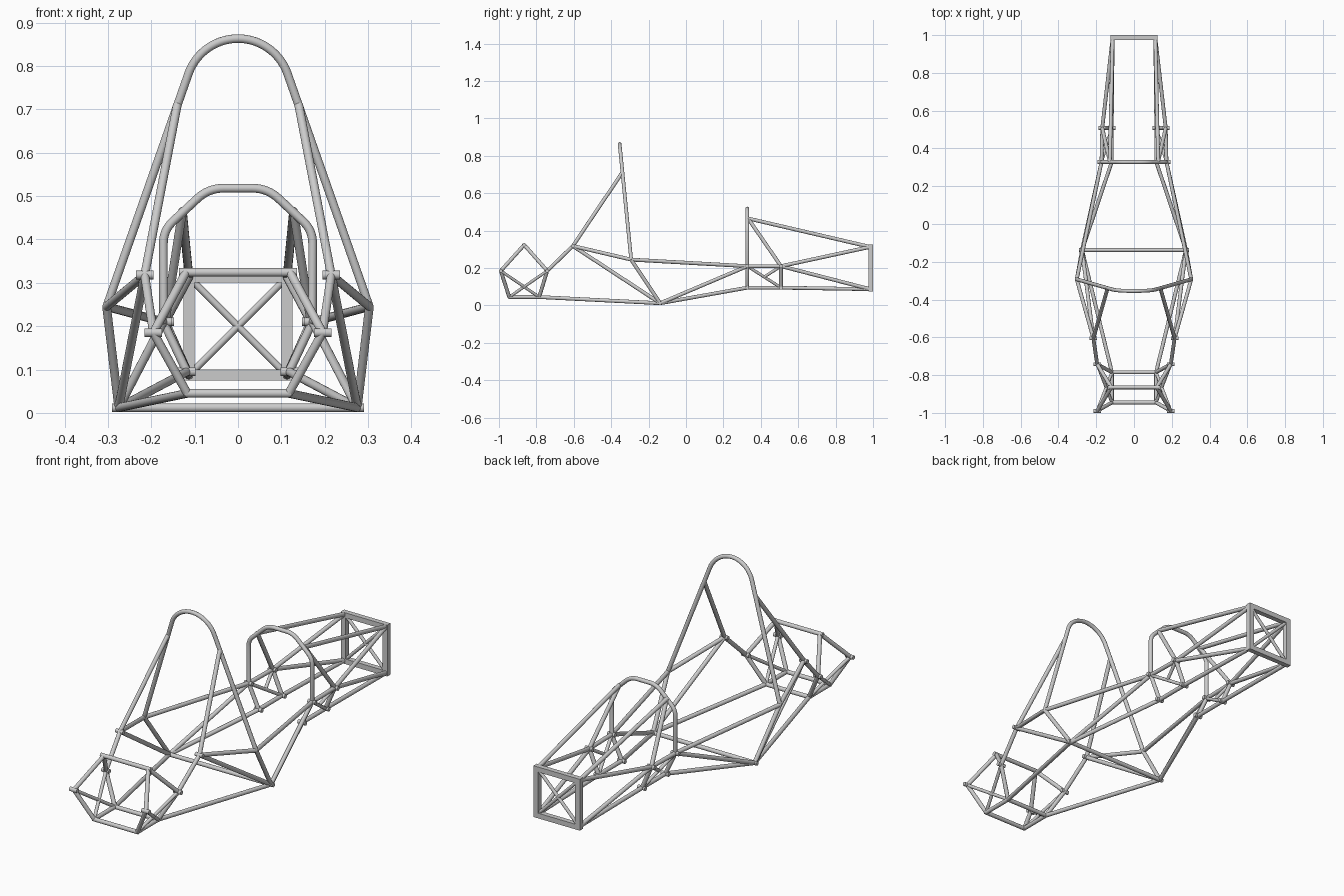
import bpy, bmesh, math
from mathutils import Vector, Matrix

if "Cube" in bpy.data.objects:
    bpy.data.objects.remove(bpy.data.objects["Cube"])

R = 0.01


def finish(bm, name, mirror):
    me = bpy.data.meshes.new(name)
    bm.to_mesh(me)
    bm.free()
    ob = bpy.data.objects.new(name, me)
    bpy.context.collection.objects.link(ob)
    for p in me.polygons:
        p.use_smooth = len(p.vertices) == 4
    if mirror:
        ob.modifiers.new("Mirror", 'MIRROR')
    return ob


def add_tube(bm, a, b, r=R, sides=20):
    a, b = Vector(a), Vector(b)
    d = b - a
    m = Matrix.Translation((a + b) / 2) @ d.to_track_quat('Z', 'Y').to_matrix().to_4x4()
    bmesh.ops.create_cone(bm, cap_ends=True, segments=sides, radius1=r, radius2=r,
                          depth=d.length, matrix=m)


def tubes(name, pairs, r=R, mirror=True):
    bm = bmesh.new()
    for a, b in pairs:
        add_tube(bm, a, b, r)
    return finish(bm, name, mirror)


def hoop(name, half):
    # half runs from the foot to the crown on +x; the other half is mirrored
    pts = half + [(-x, y, z) for x, y, z in reversed(half) if x > 1e-5]
    cu = bpy.data.curves.new(name, 'CURVE')
    cu.dimensions = '3D'
    cu.bevel_depth = R
    cu.bevel_resolution = 4
    cu.use_fill_caps = True
    sp = cu.splines.new('POLY')
    sp.points.add(len(pts) - 1)
    for p, c in zip(sp.points, pts):
        p.co = (*c, 1)
    sp.use_smooth = True
    ob = bpy.data.objects.new(name, cu)
    bpy.context.collection.objects.link(ob)


def fillet(p0, p1, p2, d, n=8):
    # rounded corner at p1, starting d before and ending d after it
    p0, p1, p2 = Vector(p0), Vector(p1), Vector(p2)
    a = p1 + (p0 - p1).normalized() * d
    b = p1 + (p2 - p1).normalized() * d
    return [tuple(a.lerp(p1, t).lerp(p1.lerp(b, t), t)) for t in (i / n for i in range(n + 1))]


# Frame joints on the +x side
A, B = (0.172, 0.328, 0.21), (0.118, 0.328, 0.095)
C, D = (0.168, 0.508, 0.21), (0.118, 0.508, 0.095)
E = (0.128, 0.332, 0.465)
T, U = (0.113, 0.985, 0.313), (0.113, 0.985, 0.087)
F, H = (0.303, -0.293, 0.245), (0.14, -0.341, 0.71)
K, G = (0.275, -0.138, 0.012), (0.215, -0.605, 0.318)
Q, S, TOP = (0.195, -0.742, 0.185), (0.195, -0.99, 0.185), (0.12, -0.865, 0.324)
P, V = (0.117, -0.785, 0.045), (0.117, -0.945, 0.045)
mid = tuple((a + d) / 2 for a, d in zip(A, D))

# Main roll hoop: straight legs tangent to a round crown
zc, rad = 0.742, 0.121
lean = lambda z: -0.293 - (z - 0.245) * 0.1
start = math.atan2(0.334, 0.942)
half = [F]
for i in range(15):
    t = start + (math.pi / 2 - start) * i / 14
    z = zc + rad * math.sin(t)
    half.append((max(rad * math.cos(t), 0), lean(z), z))
half[-1] = (0, half[-1][1], half[-1][2])
hoop("main_hoop", half)

# Front hoop: kinked legs and two rounded bends per side
y = 0.328
b1, b2 = (0.172, y, 0.421), (0.068, y, 0.518)
hoop("front_hoop", [B, A] + fillet(A, b1, b2, 0.03) + fillet(b1, b2, (0, y, 0.518), 0.035))

# Front bulkhead of square tube with a crossed brace
bm = bmesh.new()
w = 0.025
for s in (-1, 1):
    for size, pos in (((w, w, 0.251), (s * 0.113, 0.9875, 0.2)),
                      ((0.201, w, w), (0, 0.9875, 0.2 + s * 0.113))):
        bmesh.ops.create_cube(bm, size=1, matrix=Matrix.Translation(pos) @ Matrix.Diagonal((*size, 1)))
ob = finish(bm, "front_bulkhead", False)
for p in ob.data.polygons:
    p.use_smooth = False
tubes("bulkhead_cross", [((-s * 0.113, 0.9875, 0.313), (s * 0.113, 0.9875, 0.087)) for s in (-1, 1)],
      0.008, False)

# Nose side tubes
tubes("nose_side", [(E, T), (E, C), (C, T), (C, U), (D, U), (A, C), (B, D), (C, D)])
tubes("nose_box_brace", [(A, D), (C, mid)], 0.008)

# Cockpit side tubes
tubes("cockpit_side", [(A, F), (A, K), (B, K), (F, K)])

# Main hoop rear braces and engine bay
tubes("hoop_brace", [(H, G)])
tubes("engine_bay_side", [(G, F), (G, K), (G, Q), (K, P)])

# Rear suspension box
tubes("rear_box_side", [(Q, TOP), (TOP, S), (S, V), (V, P), (P, Q)])
tubes("rear_box_brace", [(S, P), (Q, V)], 0.008)

# Cross bars joining both sides
for name, p, over in (("floor_bar", K, 0.015), ("rear_top_bar", TOP, 0.016),
                      ("rear_lower_bar", V, 0.005), ("rear_lower_front_bar", P, 0.005)):
    x = p[0] + over
    tubes(name, [((-x, p[1], p[2]), (x, p[1], p[2]))], R, False)

# Short sideways joint bosses
tubes("joint_boss", [((p[0] - 0.02, p[1], p[2]), (p[0] + 0.02, p[1], p[2]))
                     for p in (A, B, C, D, G, Q, S)])
